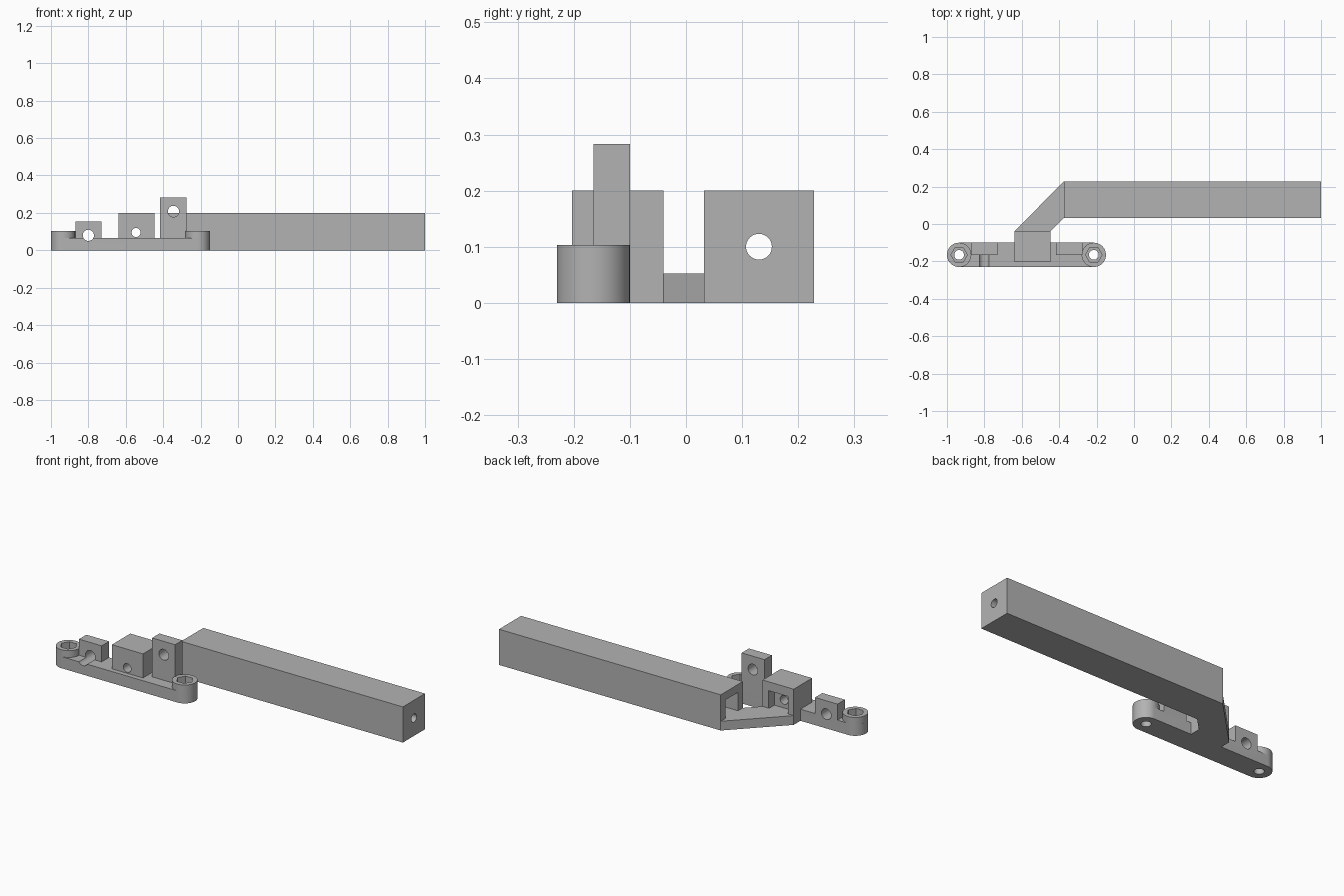
import bpy, bmesh, math
from mathutils import Matrix

if "Cube" in bpy.data.objects:
    bpy.data.objects.remove(bpy.data.objects["Cube"])

grey = bpy.data.materials.new("plain grey")
grey.diffuse_color = (0.45, 0.45, 0.45, 1)
grey.use_nodes = True
grey.node_tree.nodes["Principled BSDF"].inputs["Base Color"].default_value = grey.diffuse_color


def prism(name, pts, z0, z1):
    """Extrude an outline upwards from z0 to z1."""
    bm = bmesh.new()
    face = bm.faces.new([bm.verts.new((x, y, z0)) for x, y in pts])
    top = bmesh.ops.extrude_face_region(bm, geom=[face])["geom"]
    for v in top:
        if isinstance(v, bmesh.types.BMVert):
            v.co.z = z1
    bmesh.ops.recalc_face_normals(bm, faces=bm.faces[:])
    me = bpy.data.meshes.new(name)
    bm.to_mesh(me)
    bm.free()
    ob = bpy.data.objects.new(name, me)
    bpy.context.collection.objects.link(ob)
    me.materials.append(grey)
    return ob


def box(name, x0, x1, y0, y1, z0, z1):
    return prism(name, [(x0, y0), (x1, y0), (x1, y1), (x0, y1)], z0, z1)


def ring(cx, cy, r, n, a0=0.0, a1=2 * math.pi, closed=True):
    steps = n if closed else n - 1
    return [(cx + r * math.cos(a0 + (a1 - a0) * i / steps),
             cy + r * math.sin(a0 + (a1 - a0) * i / steps)) for i in range(n)]


def rod(name, axis, a, b, start, end, r, n=32):
    """Round cutter along y (a=x, b=z) or along x (a=y, b=z)."""
    ob = prism(name, ring(0, 0, r, n), start, end)
    if axis == "y":
        m = Matrix(((1, 0, 0, a), (0, 0, 1, 0), (0, 1, 0, b), (0, 0, 0, 1)))
    else:
        m = Matrix(((0, 0, 1, 0), (1, 0, 0, a), (0, 1, 0, b), (0, 0, 0, 1)))
    ob.data.transform(m)
    if m.determinant() < 0:
        ob.data.flip_normals()
    return ob


def cut(ob, *cutters):
    """Subtract the cutters, then remove them."""
    for c in cutters:
        mod = ob.modifiers.new("cut", "BOOLEAN")
        mod.operation, mod.solver, mod.object = "DIFFERENCE", "EXACT", c
    dg = bpy.context.evaluated_depsgraph_get()
    me = bpy.data.meshes.new_from_object(ob.evaluated_get(dg))
    ob.modifiers.clear()
    ob.data = me
    for c in cutters:
        bpy.data.objects.remove(c)


CY, R = -0.165, 0.065          # centre line and half width of the base bar
XL, XR = -0.935, -0.215        # screw boss centres

# Base bar, open at the ends where the bosses sit
bar = prism("base_bar", ring(XR, CY, R, 24, -math.pi / 2, math.pi / 2, False)
            + ring(XL, CY, R, 24, math.pi / 2, 1.5 * math.pi, False), 0, 0.065)
cut(bar, rod("groove_cutter", "y", -0.80, 0.08, -0.3, 0, 0.03),
    *[prism("screw_cutter", ring(x, CY, 0.055, 32), -0.1, 0.2) for x in (XL, XR)])

# Screw bosses with a hexagonal nut pocket above a round hole
for side, x in (("left", XL), ("right", XR)):
    boss = prism(side + "_screw_boss", ring(x, CY, R, 48), 0, 0.103)
    cut(boss, prism("hole_cutter", ring(x, CY, 0.026, 32), -0.1, 0.2),
        prism("nut_cutter", ring(x, CY, 0.044, 6), 0.045, 0.2))

# Small lug on the left
lug = box("small_lug", -0.87, -0.73, CY, -0.10, 0.03, 0.155)
cut(lug, rod("lug_cutter", "y", -0.80, 0.08, -0.3, 0, 0.03))

# Tall lug on the right
lug = box("tall_lug", -0.417, -0.275, CY, -0.10, 0.03, 0.283)
cut(lug, rod("lug_cutter", "y", -0.345, 0.208, -0.3, 0, 0.03))

# Centre block with a bolt hole and a nut pocket at the back
block = box("centre_block", -0.64, -0.447, -0.203, -0.04, 0, 0.2)
cut(block, rod("bolt_cutter", "y", -0.545, 0.095, -0.3, 0, 0.024),
    box("pocket_cutter", -0.605, -0.485, -0.09, 0.05, 0.05, 0.15))

# Slanted arm joining the block to the beam
prism("slanted_arm", [(-0.64, -0.04), (-0.447, -0.04), (-0.375, 0.032),
                      (-0.375, 0.228)], 0, 0.052)

# Long beam with a lengthwise hole and a pocket in its inner end
beam = box("long_beam", -0.375, 1, 0.032, 0.228, 0, 0.2)
cut(beam, rod("beam_cutter", "x", 0.13, 0.10, -0.6, 1.2, 0.023),
    box("pocket_cutter", -0.5, -0.275, 0.075, 0.185, 0.052, 0.155))

for ob in list(bpy.context.collection.objects):
    bpy.ops.object.select_all(action="DESELECT")
    ob.select_set(True)
    bpy.context.view_layer.objects.active = ob
    bpy.ops.object.shade_smooth_by_angle(angle=math.radians(30))
